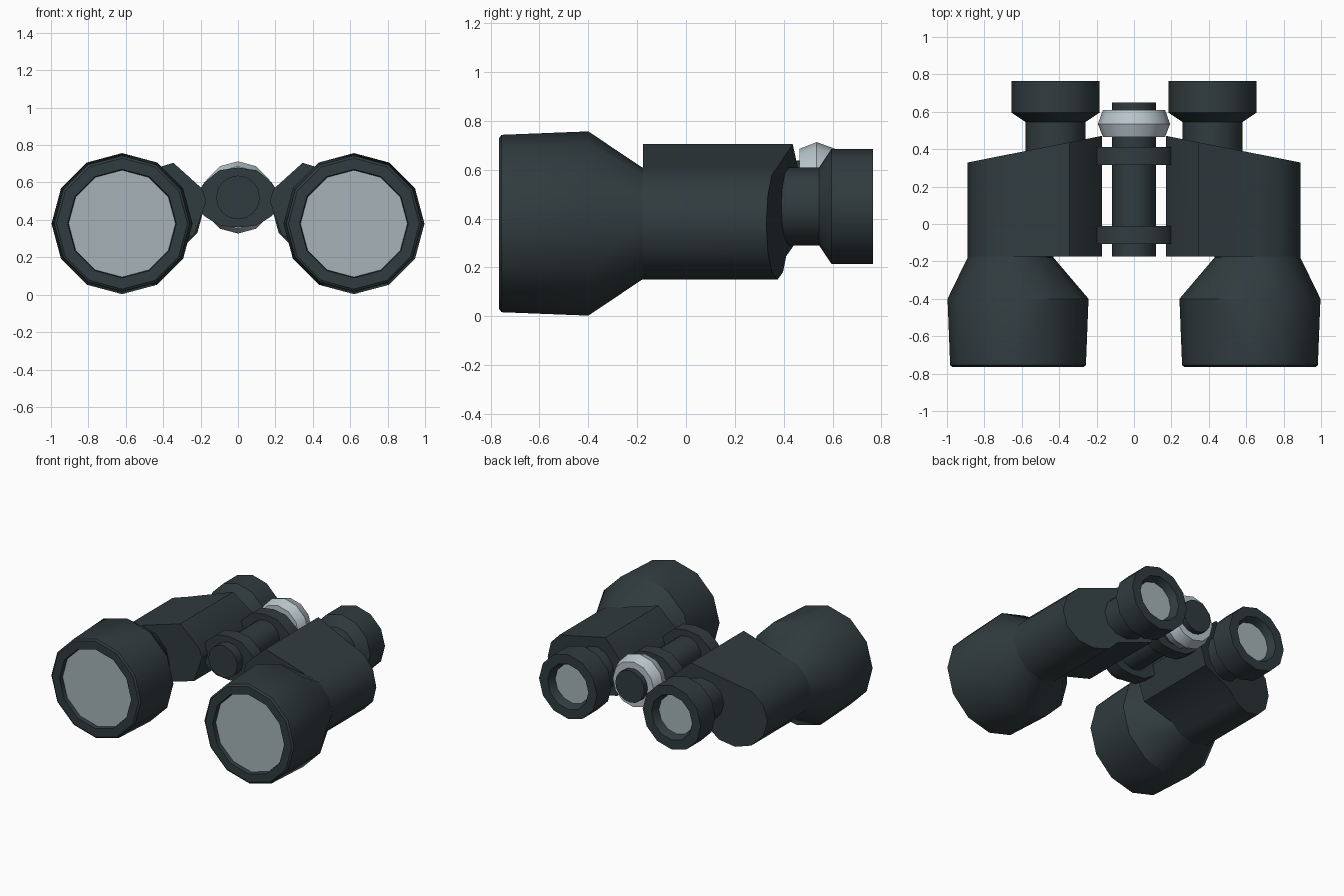
import bpy, bmesh, math

if "Cube" in bpy.data.objects:
    bpy.data.objects.remove(bpy.data.objects["Cube"])

def material(name, rgb):
    m = bpy.data.materials.new(name)
    m.diffuse_color = (*rgb, 1)
    m.use_nodes = True
    m.node_tree.nodes["Principled BSDF"].inputs["Base Color"].default_value = m.diffuse_color
    return m

DARK = material("dark_rubber", (0.030, 0.044, 0.049))
GLASS = material("glass", (0.38, 0.45, 0.48))
METAL = material("metal", (0.48, 0.56, 0.60))

def skin(name, rings, mat, mirror=False, angle=35):
    """Join equal-length rings of points into a closed solid."""
    bm = bmesh.new()
    loops = [[bm.verts.new(p) for p in ring] for ring in rings]
    n = len(loops[0])
    for a, b in zip(loops, loops[1:]):
        for i in range(n):
            j = (i + 1) % n
            bm.faces.new((a[i], a[j], b[j], b[i]))
    bm.faces.new(loops[0])
    bm.faces.new(loops[-1])
    bmesh.ops.recalc_face_normals(bm, faces=bm.faces)
    me = bpy.data.meshes.new(name)
    bm.to_mesh(me)
    bm.free()
    ob = bpy.data.objects.new(name, me)
    bpy.context.collection.objects.link(ob)
    me.materials.append(mat)
    bpy.ops.object.select_all(action='DESELECT')
    ob.select_set(True)
    bpy.context.view_layer.objects.active = ob
    bpy.ops.object.shade_smooth_by_angle(angle=math.radians(angle))
    if mirror:
        ob.modifiers.new("mirror", 'MIRROR')
    return ob

def circle(y, r, cx, cz, n=12):
    return [(cx + r * math.cos(math.tau * k / n), y, cz + r * math.sin(math.tau * k / n))
            for k in range(n)]

def lathe(name, profile, cx, cz, mat, mirror=False, n=12, angle=35):
    """Profile of (y, radius) around an axis along y."""
    return skin(name, [circle(y, r, cx, cz, n) for y, r in profile], mat, mirror, angle)

# Objective barrels: the taper shifts outward to meet the prism body
front = [(-0.73, 0.285), (-0.765, 0.29), (-0.765, 0.35), (-0.755, 0.363), (-0.40, 0.377)]
rings = [circle(y, r, 0.62, 0.38) for y, r in front]
rings += [circle(-0.18, 0.23, 0.66, 0.38), circle(-0.05, 0.225, 0.66, 0.38)]
skin("objective_barrel", rings, DARK, True)
lathe("objective_lens", [(-0.735, 0.287), (-0.72, 0.287)], 0.62, 0.38, GLASS, True)

# Prism bodies: round outside, angular arm towards the hinge, slanted back
tube = circle(0, 0.23, 0.66, 0.38)
outer = [tube[k % 12] for k in range(8, 16)]
section = [(p[0], p[2]) for p in outer]
section += [(0.345, 0.705), (0.19, 0.565), (0.17, 0.50), (0.235, 0.315), (0.48, 0.246)]
skin("prism_body", [[(x, -0.175, z) for x, z in section],
                    [(x, 0.505 - 0.198 * x, z) for x, z in section]], DARK, True)

# Eyepieces with recessed lenses
lathe("eyepiece", [(0.36, 0.16), (0.545, 0.16), (0.595, 0.235), (0.765, 0.235),
                   (0.765, 0.165), (0.705, 0.14)], 0.42, 0.45, DARK, True)
lathe("eyepiece_lens", [(0.69, 0.143), (0.71, 0.143)], 0.42, 0.45, GLASS, True)

# Central hinge axle
lathe("hinge_axle", [(-0.175, 0.117), (0.65, 0.117)], 0, 0.52, DARK, n=16)

# Hinge brackets
half = [(0.10, 0.665), (0.18, 0.60), (0.207, 0.56), (0.207, 0.46), (0.18, 0.42), (0.10, 0.37)]
outline = [(0, 0.68)] + half + [(0, 0.36)] + [(-x, z) for x, z in reversed(half)]
for label, y in (("front", -0.107), ("rear", 0.315)):
    skin("hinge_bracket_" + label, [[(x, yy, z) for x, z in outline] for yy in (y, y + 0.097)], DARK)

# Focus wheel
lathe("focus_wheel", [(0.465, 0.166), (0.535, 0.193), (0.61, 0.166)], 0, 0.52, METAL)
